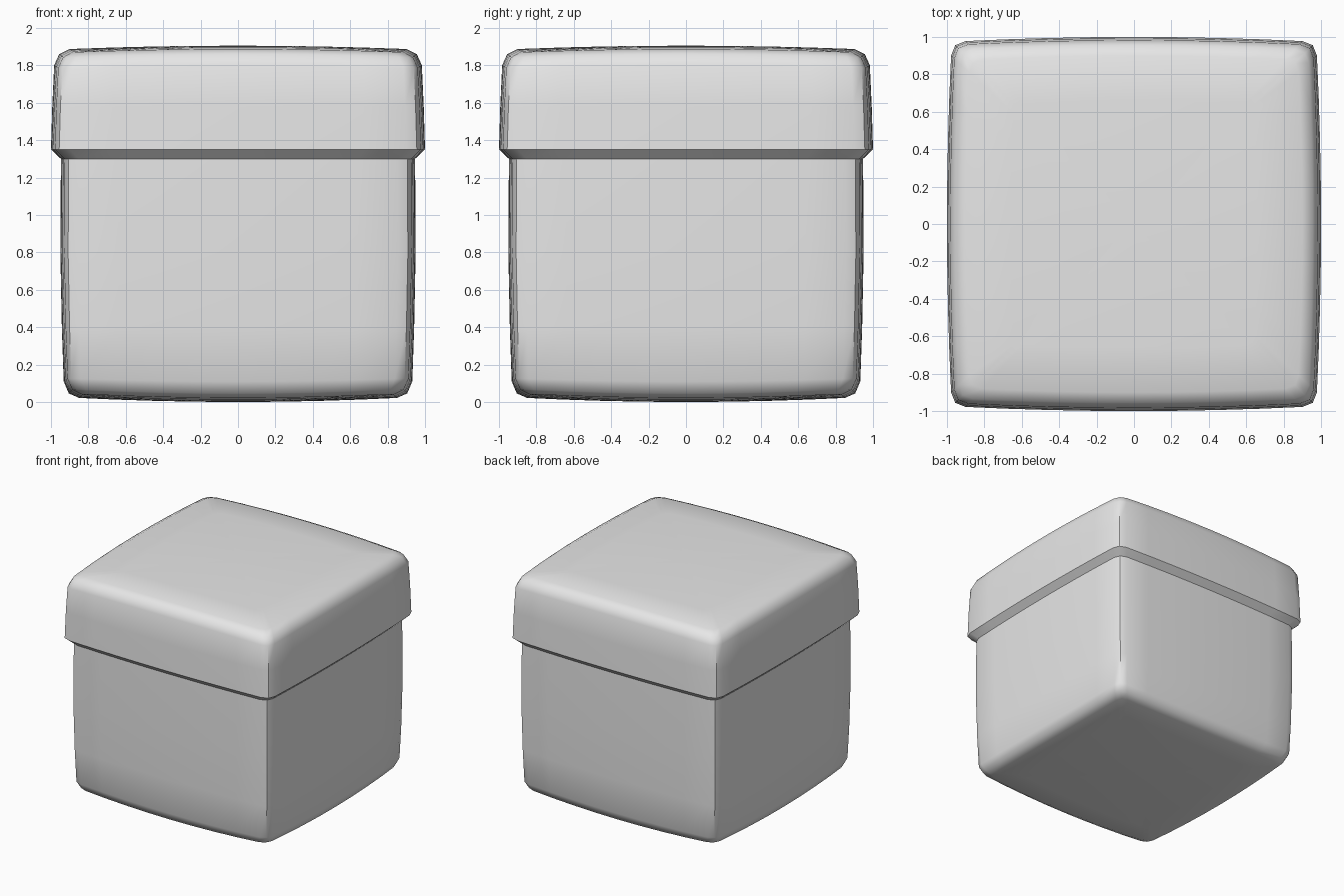
import bpy
import bmesh
import math

cube = bpy.data.objects.get("Cube")
if cube:
    bpy.data.objects.remove(cube, do_unlink=True)

grey = bpy.data.materials.new("light grey")
grey.use_nodes = True
colour = (0.8, 0.8, 0.8, 1)
grey.diffuse_color = colour
grey.node_tree.nodes["Principled BSDF"].inputs["Base Color"].default_value = colour


def outline():
    """Square of half width one with bulging sides and bevelled corners."""
    side = [(1 - 0.022 * (t / 4) ** 2, 0.9 * t / 4) for t in range(-4, 5)]
    side.append((0.956, 0.956))
    points = []
    for quarter in range(4):
        c, s = round(math.cos(quarter * math.pi / 2)), round(math.sin(quarter * math.pi / 2))
        points += [(x * c - y * s, x * s + y * c) for x, y in side]
    return points


def loft(name, profile, centre=None):
    """Stack outlines given as (half width, height, sag towards the corners)."""
    bm = bmesh.new()
    rings = []
    for width, height, sag in profile:
        rings.append([bm.verts.new((x * width, y * width,
                                    height + sag * (min(abs(x), abs(y)) * width) ** 2))
                      for x, y in outline()])
    count = len(rings[0])
    for low, high in zip(rings, rings[1:]):
        for i in range(count):
            j = (i + 1) % count
            bm.faces.new((low[i], low[j], high[j], high[i]))
    # Close the domed end with a fan
    if centre is not None:
        tip = bm.verts.new((0, 0, centre))
        end = rings[-1] if centre > profile[0][1] else rings[0]
        for i in range(count):
            bm.faces.new((end[i], end[(i + 1) % count], tip))
    bmesh.ops.recalc_face_normals(bm, faces=bm.faces)
    mesh = bpy.data.meshes.new(name)
    bm.to_mesh(mesh)
    bm.free()
    mesh.materials.append(grey)
    obj = bpy.data.objects.new(name, mesh)
    bpy.context.collection.objects.link(obj)
    bpy.ops.object.select_all(action="DESELECT")
    obj.select_set(True)
    bpy.context.view_layer.objects.active = obj
    bpy.ops.object.shade_smooth_by_angle(angle=math.radians(44))
    return obj


def dome(widths, tip, bend):
    """Concentric rings of a shallow paraboloid."""
    return [(w, tip + bend * w * w, bend) for w in widths]


# Box body: domed base, rolled lower edge, gently bulging walls
loft("box_body",
     dome((0.22, 0.44, 0.66, 0.85), 0, 0.03)
     + [(0.905, 0.046, 0.03), (0.932, 0.11, 0.02),
        (0.942, 0.4, 0), (0.95, 0.8, 0), (0.947, 1.3, 0)], 0)

# Lid: slanted lip, tapering rim, rolled upper edge and domed top
loft("lid",
     [(0.947, 1.3, 0), (1, 1.35, 0), (0.993, 1.58, 0),
      (0.983, 1.8, -0.02), (0.956, 1.86, -0.022)]
     + dome((0.9, 0.66, 0.44, 0.22), 1.905, -0.022), 1.905)
